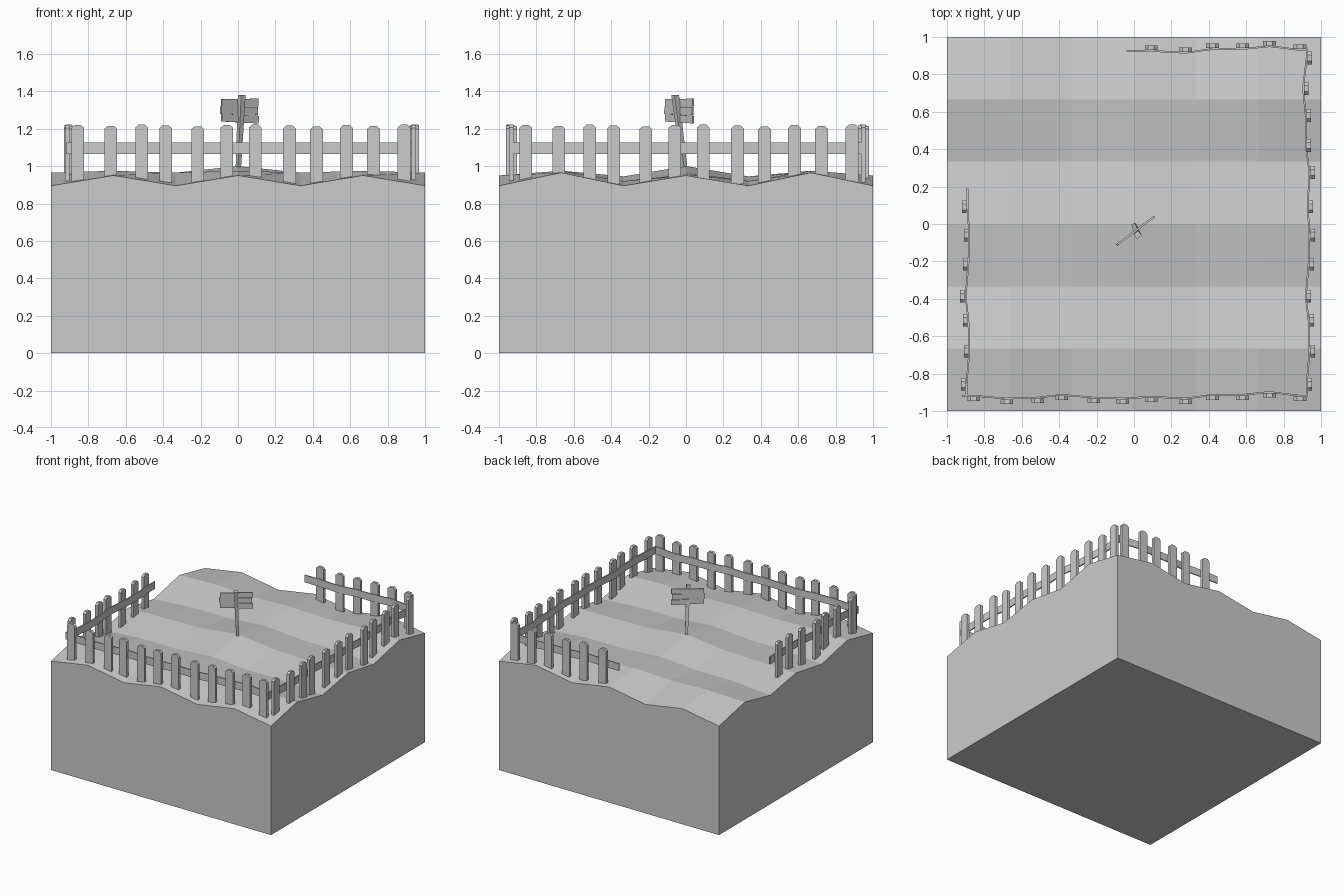
import bpy, bmesh, math
from mathutils import Vector, Matrix

if "Cube" in bpy.data.objects:
    bpy.data.objects.remove(bpy.data.objects["Cube"])


def finish(bm, name):
    bmesh.ops.recalc_face_normals(bm, faces=bm.faces)
    me = bpy.data.meshes.new(name)
    bm.to_mesh(me)
    bm.free()
    ob = bpy.data.objects.new(name, me)
    bpy.context.collection.objects.link(ob)
    return ob


def prism(bm, pts, depth):
    """Closed solid from an outline, pushed along a depth vector."""
    a = [bm.verts.new(p) for p in pts]
    b = [bm.verts.new(Vector(p) + depth) for p in pts]
    bm.faces.new(a)
    bm.faces.new(b)
    n = len(a)
    for i in range(n):
        j = (i + 1) % n
        bm.faces.new((a[i], a[j], b[j], b[i]))


# ground block: 6 x 6 faceted hills, symmetric about both axes
H = [[1.0, .965, .955, .95],
     [.945, .92, .92, .895],
     [.975, .965, .975, .965],
     [.95, .895, .95, .895]]
bm = bmesh.new()
bmesh.ops.create_grid(bm, x_segments=6, y_segments=6, size=1)
for v in bm.verts:
    v.co.z = H[round(abs(v.co.y) * 3)][round(abs(v.co.x) * 3)]
rim = [e for e in bm.edges if e.is_boundary]
new = bmesh.ops.extrude_edge_only(bm, edges=rim)["geom"]
for v in new:
    if isinstance(v, bmesh.types.BMVert):
        v.co.z = 0
bmesh.ops.holes_fill(bm, edges=[e for e in bm.edges if e.is_boundary], sides=0)
finish(bm, "ground_block")

# picket fences: position along the run and sideways wobble
ALONG = [-.857, -.68, -.515, -.387, -.215, -.06, .092, .275, .42, .58, .725, .888]
WOBBLE = [.005, -.01, -.005, .01, -.005, -.01, 0, -.01, .01, .01, .025, .005]
TOPS = [1.22, 1.215, 1.222, 1.218, 1.213, 1.22, 1.222, 1.217, 1.213, 1.22, 1.215, 1.222]


def fence(name, place, base, flip, out, first, last, start, end):
    idx = range(first, last + 1)
    across = [base + flip * WOBBLE[i] for i in idx]
    # pickets with clipped tops
    bm = bmesh.new()
    depth = Vector(place(0, .024 * out, 0))
    for i, d in zip(idx, across):
        u, t = ALONG[i], TOPS[i]
        outline = [(-.034, .905), (.034, .905), (.034, t - .016),
                   (.016, t), (-.016, t), (-.034, t - .016)]
        prism(bm, [place(u + x, d - .012 * out, z) for x, z in outline], depth)
    finish(bm, name + "_pickets")
    # thin wavy rail on the inner side
    path = [(start, across[0])] + [(ALONG[i], d) for i, d in zip(idx, across)] + [(end, across[-1])]
    bm = bmesh.new()
    rows = []
    for u, d in path:
        inner, outer = d - .021 * out, d - .012 * out
        rows.append([bm.verts.new(place(u, c, z)) for c, z in
                     ((inner, 1.065), (outer, 1.065), (outer, 1.125), (inner, 1.125))])
    for a, b in zip(rows, rows[1:]):
        for k in range(4):
            m = (k + 1) % 4
            bm.faces.new((a[k], a[m], b[m], b[k]))
    bm.faces.new(rows[0])
    bm.faces.new(rows[-1])
    finish(bm, name + "_rail")


def along_x(u, d, z):
    return (u, d, z)


def along_y(u, d, z):
    return (d, u, z)


fence("front_fence", along_x, -.94, 1, -1, 0, 11, -.92, .93)
fence("right_fence", along_y, .945, -1, 1, 0, 11, -.92, .93)
fence("back_fence", along_x, .942, 1, 1, 6, 11, -.04, .93)
fence("left_fence", along_y, -.907, -1, -1, 0, 6, -.92, .19)

# leaning, tapered sign post
ang = math.radians(37)
bm = bmesh.new()
foot, head = Vector((0, -.002, .95)), Vector((.02, -.058, 1.38))
rings = []
for c, r in ((foot, .014), (head, .021)):
    rings.append([bm.verts.new(c + Vector((r * math.cos(ang + math.pi * (k + .5) / 2),
                                           r * math.sin(ang + math.pi * (k + .5) / 2), 0)))
                  for k in range(4)])
for k in range(4):
    m = (k + 1) % 4
    bm.faces.new((rings[0][k], rings[0][m], rings[1][m], rings[1][k]))
bm.faces.new(rings[0])
bm.faces.new(rings[1])
finish(bm, "sign_post")

# sign board of three slightly uneven planks
bm = bmesh.new()
for z, shift, tilt in ((1.254, .004, 2.5), (1.297, -.002, 1), (1.339, .003, -.5)):
    M = (Matrix.Translation((.007, -.037, z)) @ Matrix.Rotation(ang, 4, 'Z')
         @ Matrix.Rotation(math.radians(tilt), 4, 'Y')
         @ Matrix.Translation((shift, 0, 0))
         @ Matrix.Diagonal((.245, .011, .041, 1)))
    bmesh.ops.create_cube(bm, size=1, matrix=M)
finish(bm, "sign_board")
